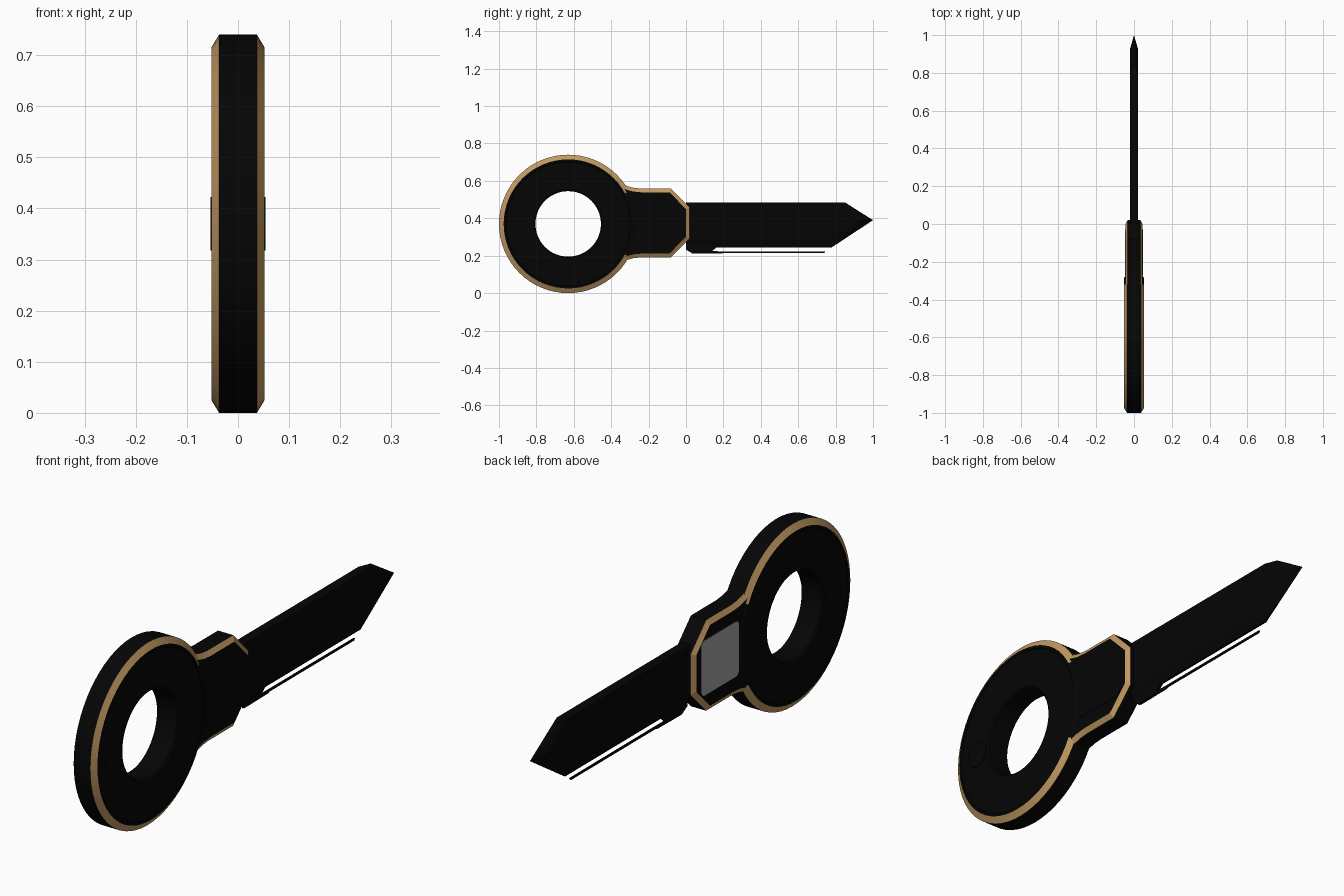
import bpy, bmesh, math

if "Cube" in bpy.data.objects:
    bpy.data.objects.remove(bpy.data.objects["Cube"])

def material(name, rgb):
    m = bpy.data.materials.new(name)
    m.diffuse_color = (*rgb, 1)
    m.use_nodes = True
    m.node_tree.nodes["Principled BSDF"].inputs["Base Color"].default_value = m.diffuse_color
    return m

BLACK = material("black", (0.0015, 0.0015, 0.0015))
GOLD = material("gold", (0.53, 0.315, 0.12))
GREY = material("grey", (0.36, 0.36, 0.36))
CY, CZ = -0.63, 0.37      # centre of the ring

def finish(name, bm, mats, smooth=False):
    bmesh.ops.recalc_face_normals(bm, faces=bm.faces[:])
    me = bpy.data.meshes.new(name)
    bm.to_mesh(me)
    bm.free()
    for m in mats:
        me.materials.append(m)
    ob = bpy.data.objects.new(name, me)
    bpy.context.collection.objects.link(ob)
    if smooth:
        bpy.ops.object.select_all(action='DESELECT')
        ob.select_set(True)
        bpy.context.view_layer.objects.active = ob
        bpy.ops.object.shade_smooth_by_angle(angle=math.radians(20))
    return ob

def prism(points, x0, x1):
    """Extrude a (y, z) outline from x0 to x1; returns bmesh and the two caps."""
    bm = bmesh.new()
    a = [bm.verts.new((x0, y, z)) for y, z in points]
    b = [bm.verts.new((x1, y, z)) for y, z in points]
    caps = [bm.faces.new(a[::-1]), bm.faces.new(b)]
    n = len(points)
    for i in range(n):
        j = (i + 1) % n
        bm.faces.new((a[i], a[j], b[j], b[i]))
    bmesh.ops.recalc_face_normals(bm, faces=bm.faces[:])
    return bm, caps

def arc(cy, cz, r, a0, a1, n):
    return [(cy + r * math.cos(math.radians(a0 + (a1 - a0) * i / n)),
             cz + r * math.sin(math.radians(a0 + (a1 - a0) * i / n))) for i in range(n + 1)]

# Ring: half section (x, radius) mirrored in x and revolved about the hole axis
half = [(0.037, 0.37), (0.052, 0.345), (0.052, 0.335), (0.0495, 0.332),
        (0.0495, 0.182), (0.044, 0.175)]
section = half + [(-x, r) for x, r in reversed(half)]
SEG = 64
bm = bmesh.new()
loops = []
for i in range(SEG):
    t = 2 * math.pi * i / SEG
    loops.append([bm.verts.new((x, CY + r * math.cos(t), CZ + r * math.sin(t)))
                  for x, r in section])
k = len(section)
for i in range(SEG):
    p, q = loops[i], loops[(i + 1) % SEG]
    ang = 360 * (i + 0.5) / SEG
    outside_neck = 29 < ang < 331
    for j in range(k):
        f = bm.faces.new((p[j], p[(j + 1) % k], q[(j + 1) % k], q[j]))
        if j in (0, k - 2) and outside_neck:   # gold outer chamfer
            f.material_index = 1
finish("ring_bow", bm, [BLACK, GOLD], True)

# Neck: flared block with clipped corners and a gold chamfer
top = [(-0.38, 0.225), (-0.337, 0.208), (-0.31, 0.196), (-0.28, 0.188),
       (-0.24, 0.184), (-0.08, 0.184), (0.02, 0.082)]
outline = [(y, CZ + 0.005 + z) for y, z in top] + \
          [(y, CZ + 0.005 - z) for y, z in reversed(top)]
bm, caps = prism(outline, -0.034, 0.034)
for cap in caps:
    rim = bmesh.ops.inset_region(bm, faces=[cap], thickness=0.02, use_even_offset=True)["faces"]
    for f in rim:
        f.material_index = 1
    for v in cap.verts:
        v.co.x = math.copysign(0.046, v.co.x)
finish("neck", bm, [BLACK, GOLD])

# Rounded panel on each side of the neck, and a small disc on each ring face
r = 0.022
y0, y1, z0, z1 = -0.272, -0.03, 0.267, 0.49
panel = (arc(y1 - r, z1 - r, r, 0, 90, 5) + arc(y0 + r, z1 - r, r, 90, 180, 5) +
         arc(y0 + r, z0 + r, r, 180, 270, 5) + arc(y1 - r, z0 + r, r, 270, 360, 5))
disc = arc(-0.87, CZ, 0.052, 0, 350, 35)
for side, s, mat in (("left", -1, GREY), ("right", 1, BLACK)):
    finish(side + "_panel", prism(panel, s * 0.042, s * 0.048)[0], [mat])
    finish(side + "_disc", prism(disc, s * 0.046, s * 0.0535)[0], [BLACK])

# Blade: flat sides that sharpen to an edge at the point and thin out at the bottom
bm = bmesh.new()
side_pts = [(0.0, 0.485), (0.80, 0.485), (0.93, 0.39), (0.755, 0.285), (0.0, 0.285)]
L, R = ([bm.verts.new((s * 0.02, y, z)) for y, z in side_pts] for s in (-1, 1))
shoulder, tip = (bm.verts.new((0, y, z)) for y, z in ((0.85, 0.485), (1.0, 0.39)))
heel_l, heel_r = (bm.verts.new((s * 0.004, 0.78, 0.245)) for s in (-1, 1))
base_l, base_r = (bm.verts.new((s * 0.004, 0.0, 0.245)) for s in (-1, 1))
for S, heel, base in ((L, heel_l, base_l), (R, heel_r, base_r)):
    bm.faces.new(S)
    bm.faces.new((S[1], shoulder, tip))
    bm.faces.new((S[1], tip, S[2]))
    bm.faces.new((S[2], tip, heel))
    bm.faces.new((S[2], heel, S[3]))
    bm.faces.new((S[3], heel, base, S[4]))
bm.faces.new((L[0], R[0], R[1], shoulder, L[1]))
bm.faces.new((heel_l, heel_r, tip))
bm.faces.new((heel_l, heel_r, base_r, base_l))
bm.faces.new((L[0], R[0], R[4], base_r, base_l, L[4]))
finish("blade", bm, [BLACK])

# Heel below the blade and the thin rail that runs from it
heel = [(0.0, 0.25), (0.0, 0.232), (0.035, 0.212), (0.13, 0.213), (0.14, 0.225), (0.17, 0.25)]
finish("blade_heel", prism(heel, -0.006, 0.006)[0], [BLACK])
rail = [(0.03, 0.211), (0.19, 0.211), (0.20, 0.215), (0.74, 0.215), (0.745, 0.223), (0.03, 0.224)]
finish("thin_rail", prism(rail, -0.003, 0.003)[0], [BLACK])
